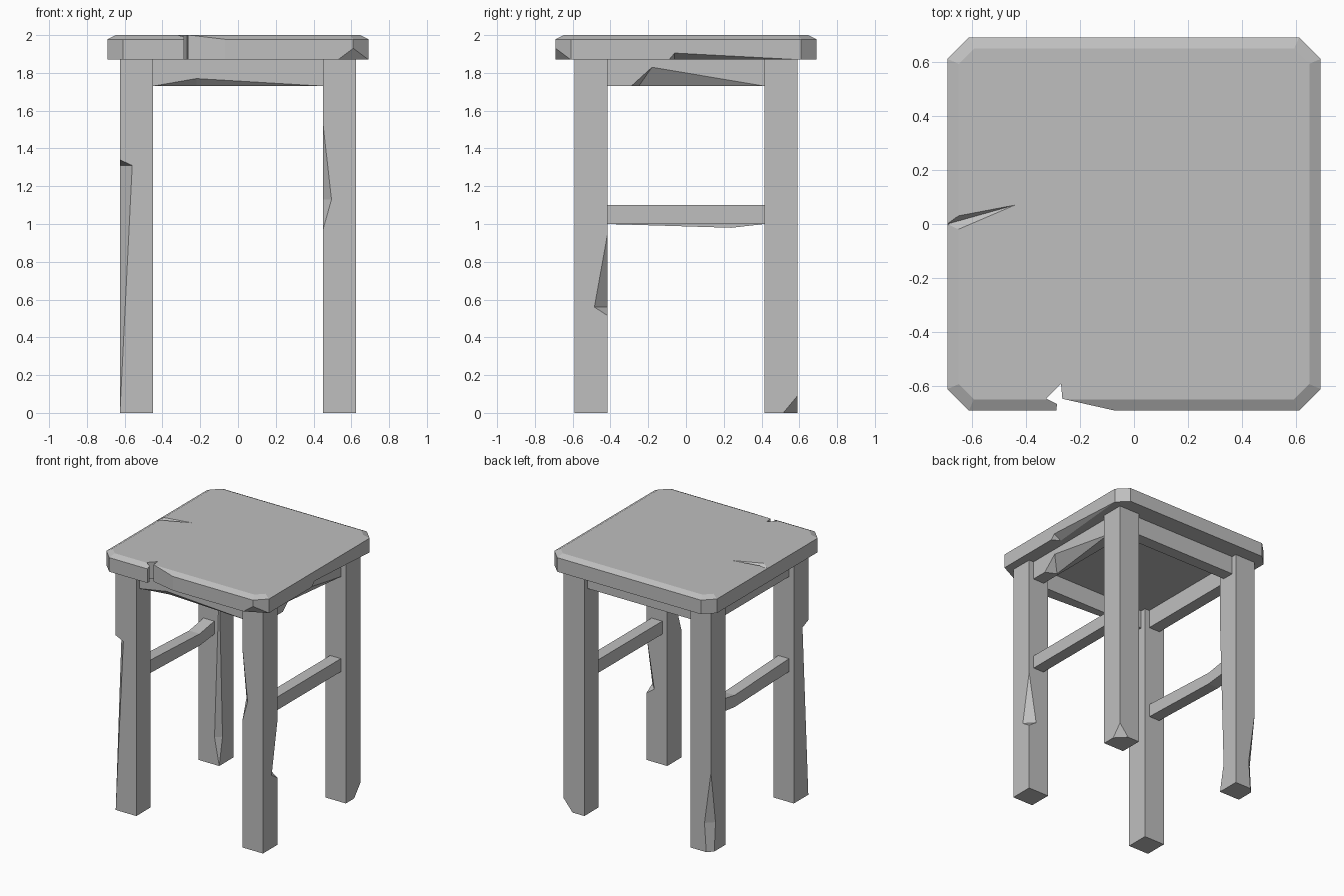
import bpy
import bmesh
from mathutils import Vector

default = bpy.data.objects.get("Cube")
if default:
    bpy.data.objects.remove(default, do_unlink=True)

# One plain worn grey colour
grey = bpy.data.materials.new("worn_grey")
grey.use_nodes = True
colour = (0.52, 0.52, 0.52, 1)
grey.diffuse_color = colour
grey.node_tree.nodes["Principled BSDF"].inputs["Base Color"].default_value = colour


def hull(name, points):
    """Convex solid around a few points."""
    bm = bmesh.new()
    for p in points:
        bm.verts.new(p)
    res = bmesh.ops.convex_hull(bm, input=bm.verts[:])
    loose = {e for e in res["geom_interior"] + res["geom_unused"]
             if isinstance(e, bmesh.types.BMVert)}
    bmesh.ops.delete(bm, geom=list(loose), context="VERTS")
    bmesh.ops.dissolve_limit(bm, angle_limit=0.002, verts=bm.verts[:], edges=bm.edges[:])
    bmesh.ops.recalc_face_normals(bm, faces=bm.faces[:])
    mesh = bpy.data.meshes.new(name)
    bm.to_mesh(mesh)
    bm.free()
    mesh.materials.append(grey)
    obj = bpy.data.objects.new(name, mesh)
    bpy.context.collection.objects.link(obj)
    return obj


def box(name, xs, ys, zs):
    return hull(name, [(x, y, z) for x in xs for y in ys for z in zs])


def cut(obj, cutter):
    mod = obj.modifiers.new("chip", "BOOLEAN")
    mod.operation = "DIFFERENCE"
    mod.solver = "EXACT"
    mod.object = cutter
    graph = bpy.context.evaluated_depsgraph_get()
    mesh = bpy.data.meshes.new_from_object(obj.evaluated_get(graph))
    obj.modifiers.clear()
    obj.data = mesh
    bpy.data.objects.remove(cutter, do_unlink=True)


def chip(obj, points, out):
    """Knock out the splinter between surface points, swept outward."""
    pts = [Vector(p) for p in points]
    cut(obj, hull("chip", pts + [p + Vector(out) * 0.1 for p in pts]))


# Seat: octagonal slab with a bevelled top rim
def octagon(r, c, z):
    return [(sx * a, sy * b, z) for sx in (-1, 1) for sy in (-1, 1)
            for a, b in ((r, c), (c, r))]


seat = hull("seat", octagon(0.69, 0.61, 1.87) + octagon(0.69, 0.61, 1.978)
            + octagon(0.648, 0.592, 2.0))

# Seat damage: front notch, crack, chipped corner and chipped lower edge
for outline in ([(-0.29, -0.75), (-0.285, -0.665), (-0.325, -0.645), (-0.27, -0.59),
                 (-0.265, -0.645), (-0.265, -0.75)],
                [(-0.27, -0.75), (-0.27, -0.645), (-0.07, -0.69), (-0.07, -0.75)]):
    bm = bmesh.new()
    face = bm.faces.new([bm.verts.new((x, y, 1.8)) for x, y in outline])
    top = bmesh.ops.extrude_face_region(bm, geom=[face])["geom"]
    bmesh.ops.translate(bm, vec=(0, 0, 0.3),
                        verts=[v for v in top if isinstance(v, bmesh.types.BMVert)])
    bmesh.ops.recalc_face_normals(bm, faces=bm.faces[:])
    mesh = bpy.data.meshes.new("notch")
    bm.to_mesh(mesh)
    bm.free()
    mesh.materials.append(grey)
    notch = bpy.data.objects.new("notch", mesh)
    bpy.context.collection.objects.link(notch)
    cut(seat, notch)
chip(seat, [(-0.44, 0.07, 2.0), (-0.65, 0.03, 2.0), (-0.65, -0.02, 2.0),
            (-0.69, 0, 1.975)], (-0.2, 0, 1))
chip(seat, [(0.61, -0.69, 1.93), (0.53, -0.69, 1.87), (0.69, -0.61, 1.87)], (1, -1, -1))
chip(seat, [(0.69, -0.09, 1.87), (0.69, -0.06, 1.905), (0.69, 0.6, 1.87),
            (0.63, -0.06, 1.87)], (1, 0, -1))

# Legs
legs = {}
for sx, side in ((-1, "right"), (1, "left")):
    for sy, end in ((-1, "front"), (1, "back")):
        legs[sx, sy] = box(f"{end}_{side}_leg", (sx * 0.45, sx * 0.625),
                           (sy * 0.415, sy * 0.59), (0, 1.87))

# Leg damage along the edges
chip(legs[-1, -1], [(-0.625, -0.59, 1.34), (-0.56, -0.59, 1.31),
                    (-0.625, -0.52, 1.31), (-0.625, -0.59, 0)], (-1, -1, 0))
chip(legs[1, -1], [(0.45, -0.59, 1.53), (0.495, -0.59, 1.13),
                   (0.45, -0.54, 1.13), (0.45, -0.59, 0.97)], (-1, -1, 0))
chip(legs[1, -1], [(0.625, -0.415, 0.95), (0.625, -0.485, 0.56),
                   (0.56, -0.415, 0.56), (0.625, -0.415, 0.515)], (1, 1, 0))
chip(legs[1, 1], [(0.625, 0.59, 0.09), (0.625, 0.515, 0), (0.55, 0.59, 0)], (1, 1, -1))
chip(legs[-1, 1], [(-0.625, 0.59, 0.62), (-0.625, 0.535, 0.22), (-0.57, 0.59, 0.22),
                   (-0.625, 0.55, 0), (-0.585, 0.59, 0)], (-1, 1, 0))
chip(legs[-1, 1], [(-0.45, 0.415, 1.4), (-0.49, 0.415, 0.21),
                   (-0.45, 0.455, 0.21), (-0.45, 0.415, 0)], (1, -1, 0))

# Aprons under the seat
z_apron = (1.73, 1.87)
front_apron = box("front_apron", (-0.45, 0.45), (-0.55, -0.457), z_apron)
box("back_apron", (-0.45, 0.45), (0.457, 0.55), z_apron)
box("right_apron", (-0.585, -0.49), (-0.415, 0.415), z_apron)
left_apron = box("left_apron", (0.49, 0.585), (-0.415, 0.415), z_apron)
chip(front_apron, [(-0.45, -0.55, 1.73), (-0.22, -0.55, 1.77), (0.45, -0.55, 1.73),
                   (-0.22, -0.51, 1.73)], (0, -1, -1))
chip(left_apron, [(0.585, -0.29, 1.73), (0.585, -0.18, 1.83), (0.585, 0.415, 1.73),
                  (0.505, -0.25, 1.73)], (1, 0, -1))

# Side rungs; the right one sags and is split into two straight runs
box("left_rung", (0.492, 0.583), (-0.415, 0.415), (1.0, 1.1))
for name, y_end in (("right_rung_long", -0.415), ("right_rung_short", 0.415)):
    hull(name, [(x, y, z) for x in (-0.583, -0.492)
                for y, z in ((y_end, 1.0), (y_end, 1.1), (0.24, 0.98), (0.24, 1.07))])
